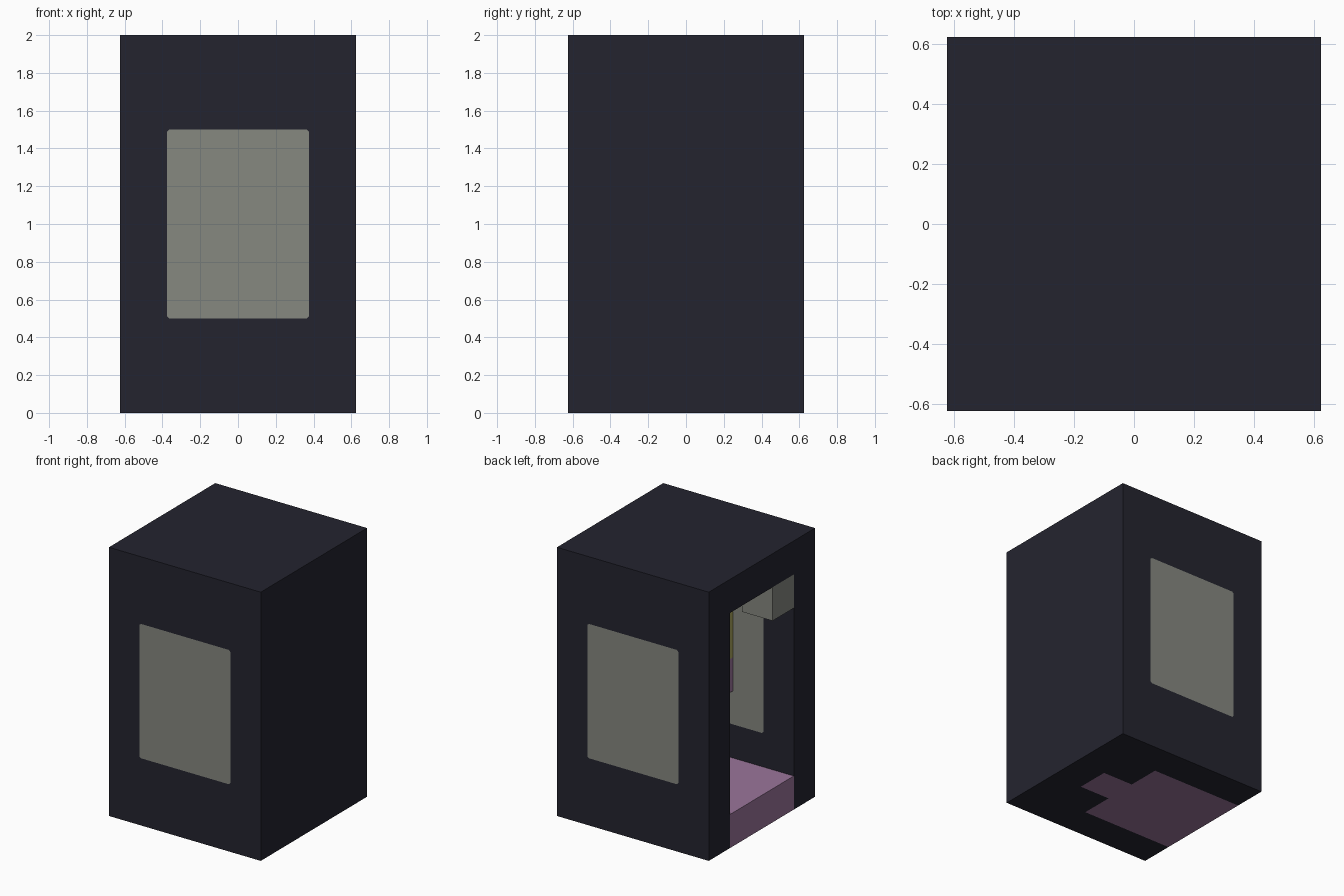
import bpy
import bmesh
from mathutils import Vector

U = 0.25            # block size
H = 2.5 * U         # half width of the booth
IN = 1.5 * U        # half width of the interior

cube = bpy.data.objects.get("Cube")
if cube:
    bpy.data.objects.remove(cube, do_unlink=True)


def material(name, rgb):
    col = [(c / 255 / 12.92) if c < 11 else ((c / 255 + 0.055) / 1.055) ** 2.4 for c in rgb] + [1]
    m = bpy.data.materials.new(name)
    m.use_nodes = True
    m.diffuse_color = col
    m.node_tree.nodes["Principled BSDF"].inputs["Base Color"].default_value = col
    return m


navy = material("dark navy", (36, 36, 47))
grey = material("warm grey", (134, 136, 128))
mauve = material("mauve", (154, 117, 154))
olive = material("olive yellow", (168, 163, 92))


def prism(name, outline, axis, start, end, mat):
    """Extrude a flat outline along y or z between two positions."""
    def place(p):
        return (p[0], start, p[1]) if axis == "y" else (p[0], p[1], start)
    bm = bmesh.new()
    face = bm.faces.new([bm.verts.new(place(p)) for p in outline])
    out = bmesh.ops.extrude_face_region(bm, geom=[face])
    move = Vector((0, end - start, 0)) if axis == "y" else Vector((0, 0, end - start))
    bmesh.ops.translate(bm, vec=move, verts=[g for g in out["geom"] if isinstance(g, bmesh.types.BMVert)])
    bmesh.ops.recalc_face_normals(bm, faces=bm.faces)
    mesh = bpy.data.meshes.new(name)
    bm.to_mesh(mesh)
    bm.free()
    mesh.materials.append(mat)
    obj = bpy.data.objects.new(name, mesh)
    bpy.context.scene.collection.objects.link(obj)
    return obj


def box(name, x, y, z, mat):
    outline = [(x[0], y[0]), (x[1], y[0]), (x[1], y[1]), (x[0], y[1])]
    return prism(name, outline, "z", z[0], z[1], mat)


def room_plan(x_open):
    """Interior plan: a wide room with a narrow alcove at the closed end."""
    half = [(x_open, -IN), (U / 2, -IN), (U / 2, -U / 2), (IN, -U / 2)]
    return half + [(x, -y) for x, y in reversed(half)]


def window_outline(c=0.012):
    """Rectangle with tiny clipped corners."""
    w, lo, hi = IN, 2 * U, 6 * U
    return [(-w + c, lo), (w - c, lo), (w, lo + c), (w, hi - c),
            (w - c, hi), (-w + c, hi), (-w, hi - c), (-w, lo + c)]


# Outer shell
shell = box("booth_shell", (-H, H), (-H, H), (0, 8 * U), navy)

# Room and window openings, cut through the shell
cutters = [prism("room_cutter", room_plan(-H - U), "z", -U, 7 * U, navy)]
for side in (-1, 1):
    cutters.append(prism("window_cutter", window_outline(), "y", side * (IN - 0.005), side * (H + U), navy))
for cutter in cutters:
    mod = shell.modifiers.new(cutter.name, "BOOLEAN")
    mod.object = cutter
    mod.operation = "DIFFERENCE"
    mod.solver = "EXACT"
    cutter.hide_render = True
bpy.context.view_layer.update()
depsgraph = bpy.context.evaluated_depsgraph_get()
cut_mesh = bpy.data.meshes.new_from_object(shell.evaluated_get(depsgraph))
shell.modifiers.clear()
shell.data = cut_mesh
for cutter in cutters:
    bpy.data.objects.remove(cutter, do_unlink=True)

# Thick window panes filling the front and back walls
for name, side in (("front_window", -1), ("back_window", 1)):
    prism(name, window_outline(), "y", side * IN, side * H, grey)

# Raised floor
prism("floor", room_plan(-H), "z", 0, U, mauve)

# Block under the ceiling beside the doorway
box("ceiling_block", (-H, -IN), (-IN, -U / 2), (6 * U, 7 * U), grey)

# Fixture on the inside of the front wall
box("fixture_base", (-U / 2, U / 2), (-IN, -U / 2), (3 * U, 4 * U), mauve)
box("fixture_top", (-U / 2, U / 2), (-IN, -U / 2), (4 * U, 6 * U), olive)
